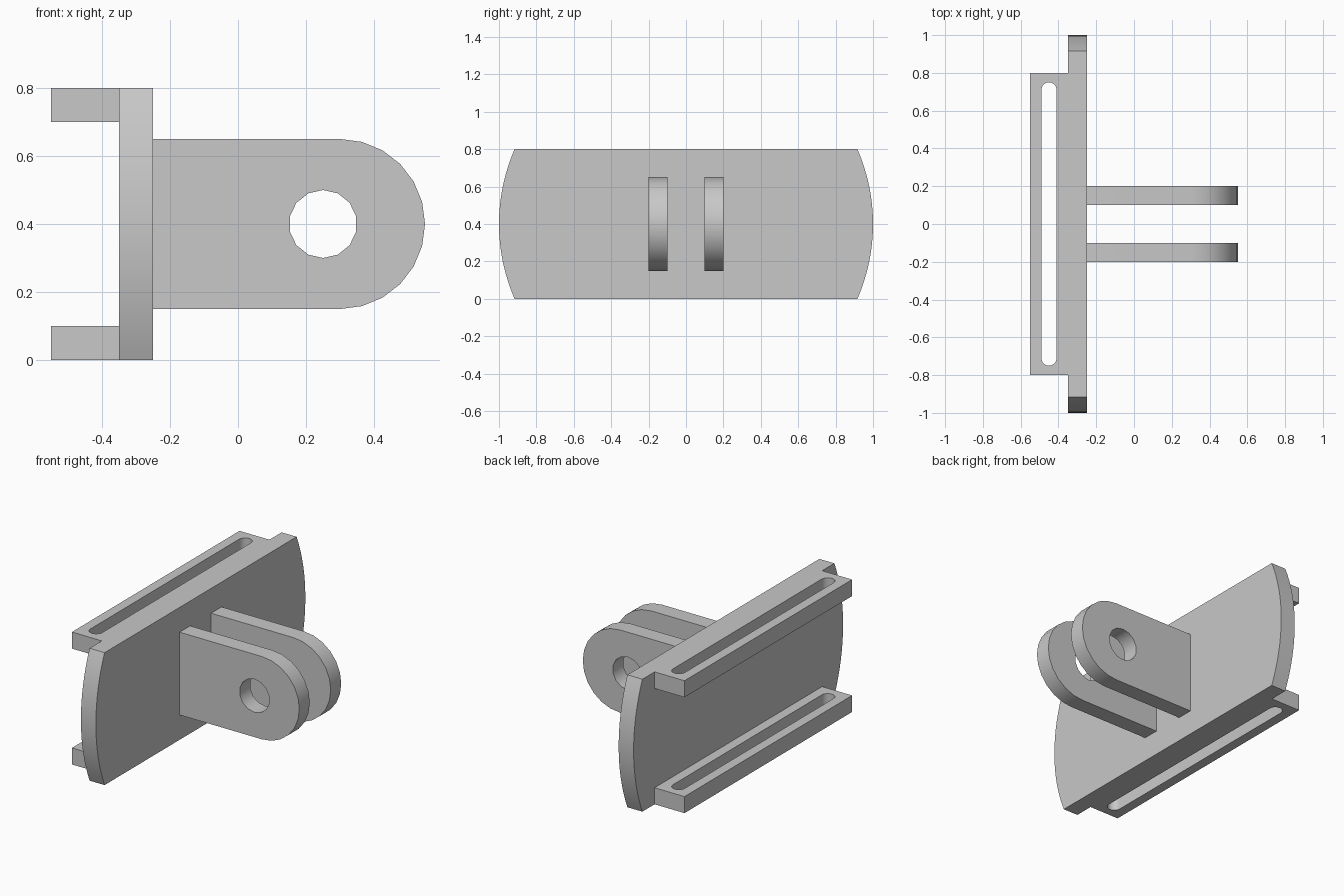
import bpy
import bmesh
from math import sin, cos, pi, asin
from mathutils import Vector

cube = bpy.data.objects.get("Cube")
if cube:
    bpy.data.objects.remove(cube)

grey = bpy.data.materials.new("plain_grey")
grey.use_nodes = True
colour = (0.58, 0.58, 0.58, 1)
grey.diffuse_color = colour
grey.node_tree.nodes["Principled BSDF"].inputs["Base Color"].default_value = colour


def arc(cx, cy, radius, start, end, steps):
    """Points along an arc, both ends included."""
    angles = [start + (end - start) * i / steps for i in range(steps + 1)]
    return [(cx + radius * cos(a), cy + radius * sin(a)) for a in angles]


def extrude_profile(name, loops, place, depth):
    """Fill an outline (with optional holes) and extrude it by depth."""
    bm = bmesh.new()
    edges = []
    for loop in loops:
        verts = [bm.verts.new(place(u, v)) for u, v in loop]
        edges += [bm.edges.new((a, b)) for a, b in zip(verts, verts[1:] + verts[:1])]
    bmesh.ops.triangle_fill(bm, edges=edges, use_beauty=True,
                            normal=Vector(depth).normalized())
    result = bmesh.ops.extrude_face_region(bm, geom=bm.faces[:])
    moved = [g for g in result["geom"] if isinstance(g, bmesh.types.BMVert)]
    bmesh.ops.translate(bm, verts=moved, vec=depth)
    bmesh.ops.recalc_face_normals(bm, faces=bm.faces[:])
    mesh = bpy.data.meshes.new(name)
    bm.to_mesh(mesh)
    bm.free()
    mesh.materials.append(grey)
    obj = bpy.data.objects.new(name, mesh)
    bpy.context.collection.objects.link(obj)
    bpy.ops.object.select_all(action="DESELECT")
    obj.select_set(True)
    bpy.context.view_layer.objects.active = obj
    bpy.ops.object.shade_smooth_by_angle(angle=pi / 6)
    return obj


# Upright plate: a disc trimmed flat above and below
mid = 0.4
tip = asin(mid)
plate = arc(0, mid, 1, -tip, tip, 16) + arc(0, mid, 1, pi - tip, pi + tip, 16)
extrude_profile("back_plate", [plate], lambda u, v: (-0.35, u, v), (0.1, 0, 0))

# Slotted strap rails behind the plate
rail = [(-0.55, -0.8), (-0.35, -0.8), (-0.35, 0.8), (-0.55, 0.8)]
slot = arc(-0.45, 0.71, 0.04, 0, pi, 10) + arc(-0.45, -0.71, 0.04, pi, 2 * pi, 10)
for name, z in (("lower_rail", 0), ("upper_rail", 0.7)):
    extrude_profile(name, [rail, slot], lambda u, v: (u, v, z), (0, 0, 0.1))

# Pair of round-ended lugs with a pin hole
lug = [(-0.25, 0.65), (-0.25, 0.15)] + arc(0.3, mid, 0.25, -pi / 2, pi / 2, 12)
hole = arc(0.25, mid, 0.1, pi / 2, 5 * pi / 2, 14)[:-1]
for name, y in (("front_lug", -0.2), ("back_lug", 0.1)):
    extrude_profile(name, [lug, hole], lambda u, v: (u, y, v), (0, 0.1, 0))
